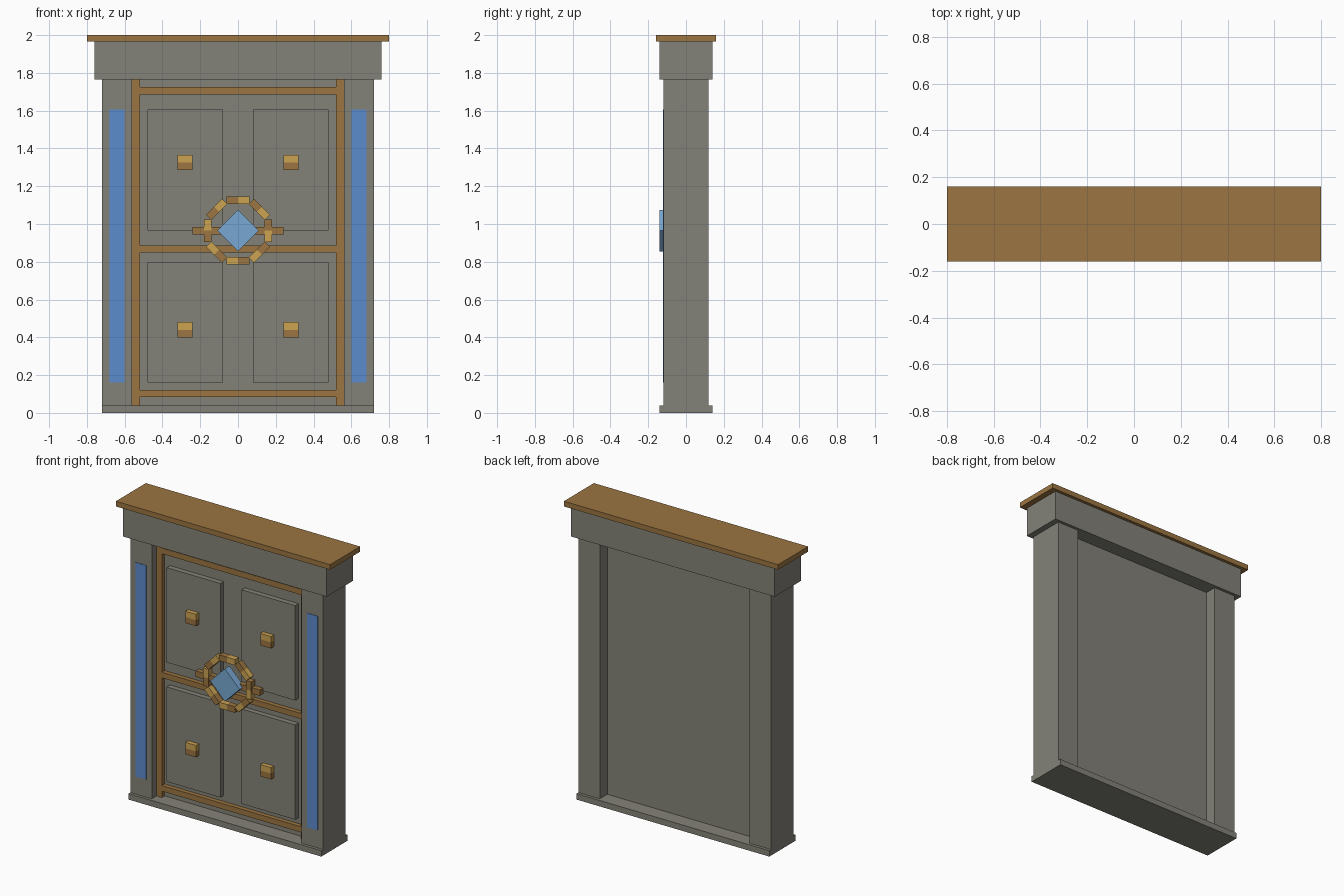
import bpy, bmesh, math
from mathutils import Matrix, Vector

old = bpy.data.objects.get("Cube")
if old:
    bpy.data.objects.remove(old)


def linear(c):
    c /= 255
    return c / 12.92 if c < 0.04045 else ((c + 0.055) / 1.055) ** 2.4


def material(name, *rgb):
    m = bpy.data.materials.new(name)
    color = (*[linear(c) for c in rgb], 1)
    m.use_nodes = True
    m.diffuse_color = color
    m.node_tree.nodes["Principled BSDF"].inputs["Base Color"].default_value = color
    return m


STONE = material("grey stone", 132, 130, 120)
BRONZE = material("bronze", 156, 117, 65)
GOLD = material("light gold", 204, 164, 82)
BLUE = material("blue glass", 92, 140, 205)
GEM = material("pale blue gem", 120, 168, 210)


def box(name, mat, x, y, z, turn=0, pivot=(0, 0, 0), split=None):
    """Box from (min, max) ranges; split = axis whose positive half is gold."""
    bm = bmesh.new()
    bmesh.ops.create_cube(bm, size=1)
    if split:
        axis = Vector(split)
        bmesh.ops.bisect_plane(bm, geom=bm.verts[:] + bm.edges[:] + bm.faces[:],
                               plane_co=(0, 0, 0), plane_no=axis)
        for f in bm.faces:
            f.material_index = int(f.calc_center_median().dot(axis) > 0)
    size = [r[1] - r[0] for r in (x, y, z)]
    centre = [(r[0] + r[1]) / 2 for r in (x, y, z)]
    place = (Matrix.Translation(pivot) @ Matrix.Rotation(turn, 4, 'Y')
             @ Matrix.Translation(centre) @ Matrix.Diagonal((*size, 1)))
    bmesh.ops.transform(bm, matrix=place, verts=bm.verts[:])
    mesh = bpy.data.meshes.new(name)
    bm.to_mesh(mesh)
    bm.free()
    mesh.materials.append(mat)
    if split:
        mesh.materials.append(GOLD)
    ob = bpy.data.objects.new(name, mesh)
    bpy.context.collection.objects.link(ob)
    return ob


def sided(side, a, b):
    return tuple(sorted((side * a, side * b)))


# Surround: sill, lintel, cap and door slab
box("sill", STONE, (-.72, .72), (-.14, .14), (0, .04))
box("lintel", STONE, (-.76, .76), (-.14, .14), (1.765, 1.965))
box("cap", BRONZE, (-.8, .8), (-.16, .16), (1.965, 2))
box("door_slab", STONE, (-.56, .56), (-.04, .04), (.04, 1.765))

# Jambs, glass strips, door stiles, panels and studs on both sides
for side, label in ((1, "left"), (-1, "right")):
    box(label + "_jamb", STONE, sided(side, .56, .72), (-.12, .12), (.04, 1.765))
    box(label + "_glass_strip", BLUE, sided(side, .6, .68), (-.123, -.118), (.16, 1.605))
    box(label + "_stile", BRONZE, sided(side, .52, .56), (-.07, -.04), (.04, 1.765))
    for level, low, high, stud in (("lower", .16, .8, .44), ("upper", .965, 1.605, 1.325)):
        box(f"{label}_{level}_panel", STONE, sided(side, .08, .48), (-.075, -.04), (low, high))
        box(f"{label}_{level}_stud", BRONZE, sided(side, .24, .32), (-.105, -.075),
            (stud - .04, stud + .04), split=(0, 0, 1))

# Door rails
for label, z in (("bottom", .102), ("middle", .867), ("top", 1.705)):
    box(label + "_rail", BRONZE, (-.52, .52), (-.07, -.04), (z - .019, z + .019))

# Central emblem: bar, eight-part ring and diamond gem
HUB = (0, 0, .965)
box("emblem_bar", BRONZE, (-.24, .24), (-.11, -.07), (-.02, .02), pivot=HUB)
for i in range(8):
    box(f"ring_segment_{i + 1}", BRONZE, (-.06, .06), (-.117, -.077), (.14, .18),
        turn=i * math.pi / 4, pivot=HUB, split=(1, 0, 0))
box("gem", GEM, (-.078, .078), (-.14, -.09), (-.078, .078), turn=math.pi / 4, pivot=HUB)
